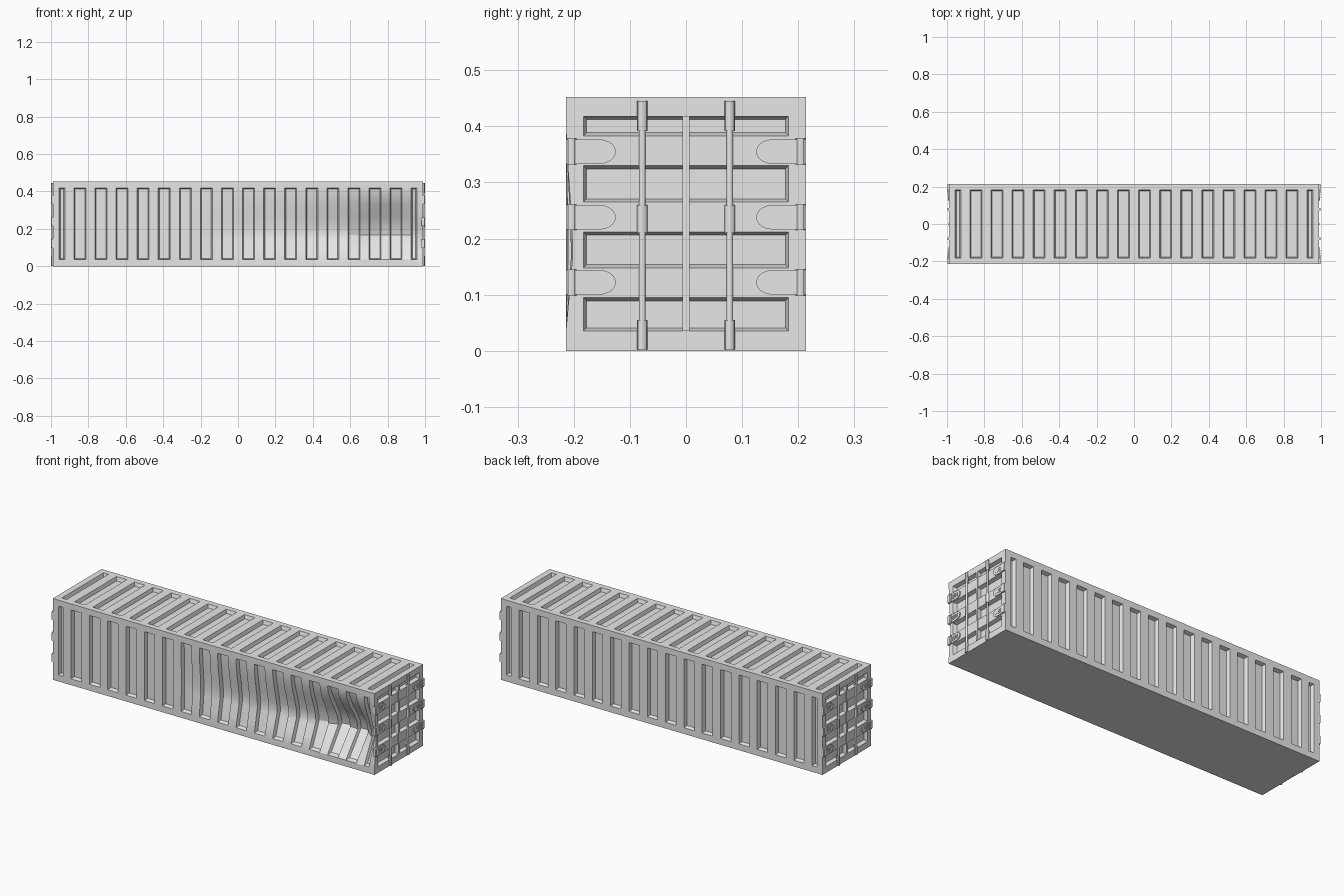
import bpy, bmesh, math
from mathutils import Vector, Matrix

cube = bpy.data.objects.get("Cube")
if cube:
    bpy.data.objects.remove(cube)

HX, HY, H = 0.99, 0.214, 0.452      # half length, half width, height
IN_Y, Z0, Z1 = 0.183, 0.035, 0.418  # edges of the frame opening

steel = bpy.data.materials.new("grey_steel")
steel.use_nodes = True
steel.diffuse_color = (0.8, 0.8, 0.8, 1)
steel.node_tree.nodes["Principled BSDF"].inputs["Base Color"].default_value = (0.8, 0.8, 0.8, 1)


def finish(bm, name, mirror=(), angle=30):
    """Turn a bmesh into a shaded object, mirrored about the given world axes."""
    bmesh.ops.recalc_face_normals(bm, faces=bm.faces)
    mesh = bpy.data.meshes.new(name)
    bm.to_mesh(mesh)
    bm.free()
    mesh.materials.append(steel)
    obj = bpy.data.objects.new(name, mesh)
    bpy.context.collection.objects.link(obj)
    bpy.ops.object.select_all(action="DESELECT")
    obj.select_set(True)
    bpy.context.view_layer.objects.active = obj
    bpy.ops.object.shade_smooth_by_angle(angle=math.radians(angle))
    if mirror:
        mod = obj.modifiers.new("Mirror", "MIRROR")
        for i in range(3):
            mod.use_axis[i] = "xyz"[i] in mirror
        mod.use_mirror_merge = False
    return obj


def add_box(bm, x, y, z):
    """Box from (low, high) ranges."""
    size = [r[1] - r[0] for r in (x, y, z)]
    mid = [(r[0] + r[1]) / 2 for r in (x, y, z)]
    bmesh.ops.create_cube(bm, size=1, matrix=Matrix.Translation(mid) @ Matrix.Diagonal((*size, 1)))


def add_tube(bm, x, y, z, radius, sides=12):
    bmesh.ops.create_cone(bm, cap_ends=True, segments=sides, radius1=radius, radius2=radius,
                          depth=z[1] - z[0],
                          matrix=Matrix.Translation((x, y, (z[0] + z[1]) / 2)))


# Container shell: a box cut along the corrugation lines
slots = [(0.1127 * (k - 7.5) - 0.032, 0.1127 * (k - 7.5) + 0.032) for k in range(16)]
slots += [(-0.956, -0.926), (0.926, 0.956)]
end_rows = [(Z0, 0.095), (0.148, 0.212), (0.265, 0.33), (0.383, Z1)]
FOLD = 0.168

bm = bmesh.new()
add_box(bm, (-HX, HX), (-HY, HY), (0, H))
cuts = [(0, v) for s in slots for v in s]
cuts += [(1, -IN_Y), (1, IN_Y), (2, FOLD)]
cuts += [(2, v) for r in end_rows for v in r]
for axis, value in cuts:
    co, no = Vector(), Vector()
    co[axis], no[axis] = value, 1
    bmesh.ops.bisect_plane(bm, geom=bm.verts[:] + bm.edges[:] + bm.faces[:],
                           plane_co=co, plane_no=no)
bm.normal_update()


def within(value, ranges):
    return any(a < value < b for a, b in ranges)


def is_recess(face):
    c, n = face.calc_center_median(), face.normal
    if abs(n.x) > 0.9:
        return abs(c.y) < IN_Y and within(c.z, end_rows)
    if abs(n.y) > 0.9:
        return Z0 < c.z < Z1 and within(c.x, slots)
    return n.z > 0.9 and abs(c.y) < IN_Y and within(c.x, slots)


bmesh.ops.inset_region(bm, faces=[f for f in bm.faces if is_recess(f)],
                       thickness=0.006, depth=-0.02, use_even_offset=True)

# Crushed area on the front wall
dent_path = [(-0.25, 0), (0, 0.02), (0.1, 0.03), (0.25, 0.028), (0.45, 0.05),
             (0.6, 0.06), (0.74, 0.11), (0.88, 0.105), (0.95, 0.05), (0.99, 0.012)]


def dent(x, z):
    if not Z0 < z < Z1:
        return 0
    t = (Z1 - z) / (Z1 - FOLD) if z > FOLD else (z - Z0) / (FOLD - Z0)
    if z > FOLD:
        t = t * t * (3 - 2 * t)
    for (xa, da), (xb, db) in zip(dent_path, dent_path[1:]):
        if xa <= x <= xb + 0.0001:
            return t * (da + (db - da) * (x - xa) / (xb - xa))
    return 0


for v in bm.verts:
    if v.co.y < -0.19:
        v.co.y += dent(v.co.x, v.co.z)
finish(bm, "container_shell")

# Door seam strips at both ends
bm = bmesh.new()
add_box(bm, (0.968, 0.993), (-0.006, 0.006), (Z0, Z1))
finish(bm, "door_seam_strip", "x")

# Locking rods with their sleeves
bm = bmesh.new()
add_tube(bm, 0.991, 0.078, (0.003, 0.443), 0.0055)
for low, high in ((0.002, 0.055), (0.21, 0.26), (0.392, 0.445)):
    add_tube(bm, 0.99, 0.078, (low, high), 0.009)
finish(bm, "locking_rods", "xy")

# Hinges: rounded tongue, knuckle at the corner and raised ridges
for label, zc in (("lower", 0.122), ("middle", 0.238), ("upper", 0.355)):
    bm = bmesh.new()
    half = 0.022
    outline = [(0.19, -half), (0.19, half)]
    for i in range(11):
        a = math.pi * i / 10
        outline.append((0.155 - 0.03 * math.sin(a), half * math.cos(a)))
    tongue = bm.faces.new([bm.verts.new((0.982, y, zc + z)) for y, z in outline])
    out = bmesh.ops.extrude_face_region(bm, geom=[tongue])["geom"]
    for v in out:
        if isinstance(v, bmesh.types.BMVert):
            v.co.x = 0.995
    add_box(bm, (0.98, 0.997), (0.187, HY), (zc - half, zc + half))
    add_tube(bm, 0.991, 0.204, (zc - half - 0.001, zc + half + 0.001), 0.009)
    for y in (0.145, 0.157):
        add_box(bm, (0.99, 0.997), (y - 0.003, y + 0.003), (zc - 0.009, zc + 0.009))
    for dz in (-0.009, 0, 0.009):
        add_box(bm, (0.99, 0.997), (0.165, 0.189), (zc + dz - 0.0025, zc + dz + 0.0025))
    finish(bm, label + "_hinges", "xy")
